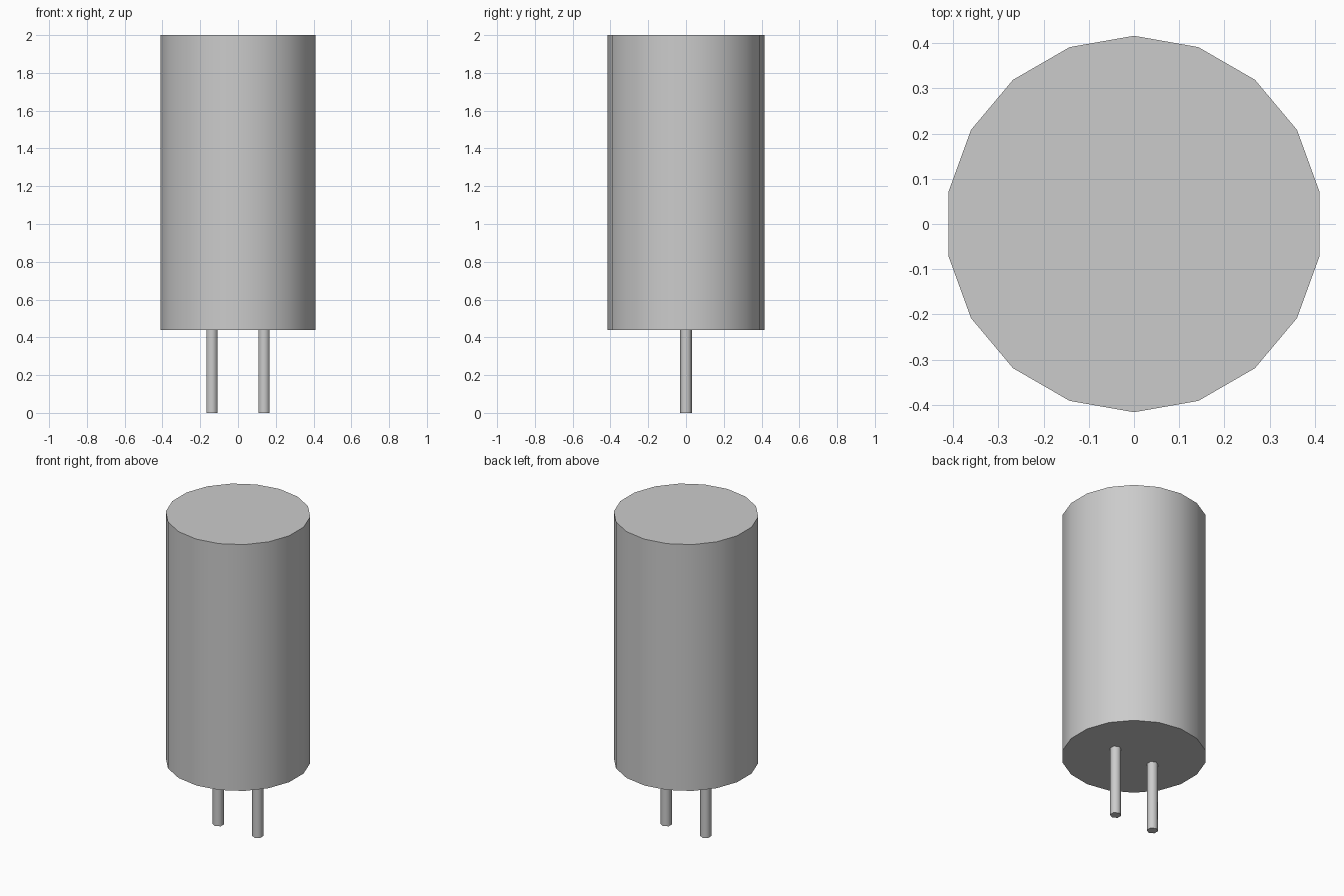
import bpy, math

if "Cube" in bpy.data.objects:
    bpy.data.objects.remove(bpy.data.objects["Cube"])

grey = bpy.data.materials.new("light_grey")
grey.diffuse_color = (0.6, 0.6, 0.6, 1)
grey.use_nodes = True
grey.node_tree.nodes["Principled BSDF"].inputs["Base Color"].default_value = grey.diffuse_color


def cylinder(name, sides, radius, z0, z1, x=0):
    bpy.ops.mesh.primitive_cylinder_add(vertices=sides, radius=radius, depth=z1 - z0,
                                        location=(x, 0, (z0 + z1) / 2))
    ob = bpy.context.object
    ob.name = name
    ob.data.materials.append(grey)
    bpy.ops.object.shade_smooth_by_angle(angle=math.radians(65))
    return ob


# Main can
cylinder("body", 18, 0.416, 0.44, 2.0)

# Two wire leads
for side, x in (("left", -0.138), ("right", 0.138)):
    cylinder(side + "_lead", 6, 0.033, 0, 0.44, x)
